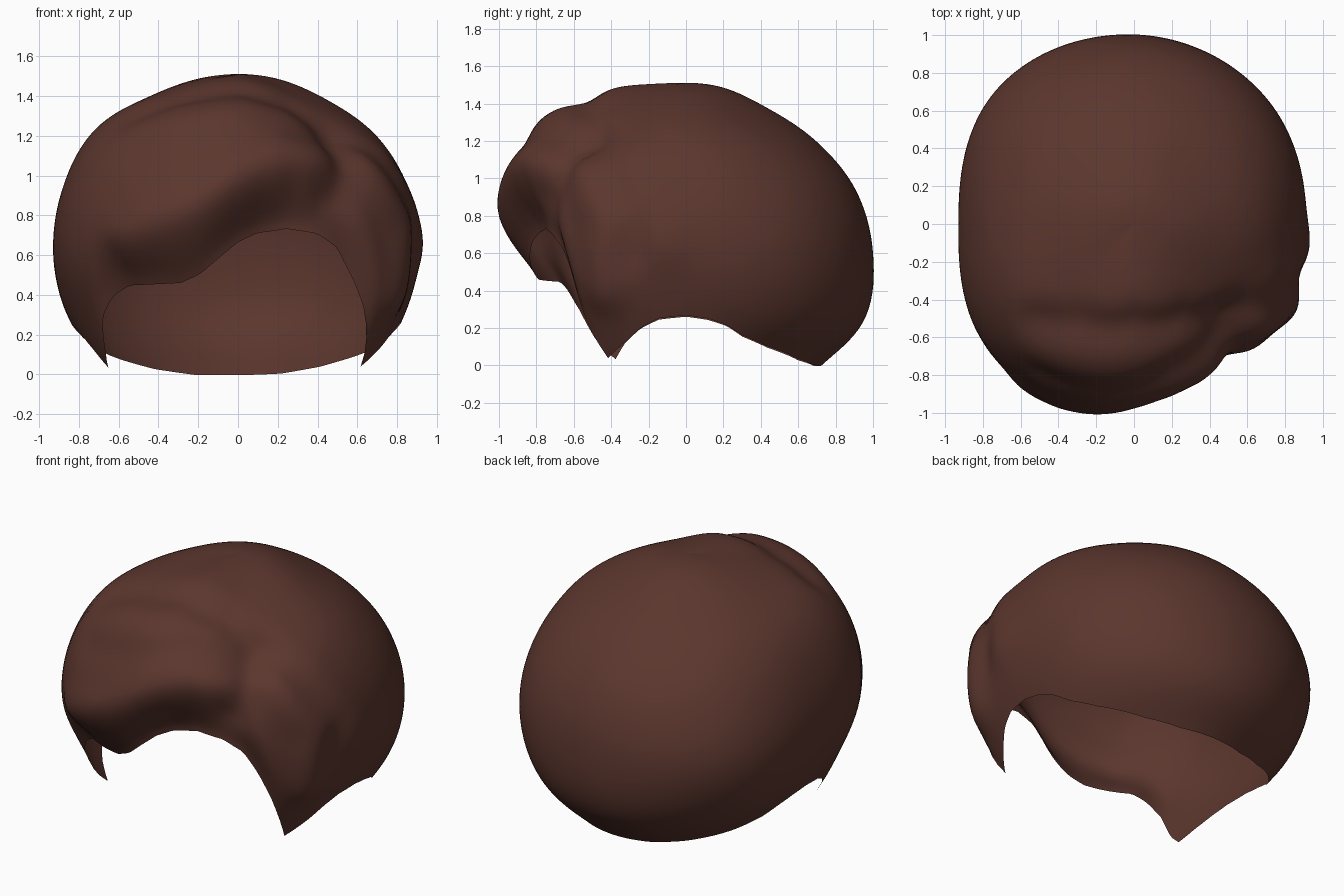
import bpy
import bmesh
from math import sin, cos, radians, exp, hypot, floor

cube = bpy.data.objects.get("Cube")
if cube:
    bpy.data.objects.remove(cube, do_unlink=True)

CENTRE_Z = 0.6
COLUMNS, ROWS = 180, 56

# Hairline: (azimuth, elevation) in degrees, seen from the head centre
HAIRLINE = [
    (0, -22), (8, -23), (15, -25), (22, -29), (34, -33), (55, -38), (72, -40),
    (90, -40), (108, -40), (125, -38), (146, -33), (158, -29), (165, -25),
    (172, -23), (180, -22), (190, -23), (197, -26), (204, -31), (210, -37),
    (215, -31), (220, -19), (225, -13), (231, -10), (250, -9.5), (257, -6.5),
    (263, -1.4), (270, 4.5), (277, 8), (288, 9.5), (299, 7.5), (307, 2.5),
    (313, -7), (318, -17), (322, -27), (326, -37), (336, -31), (343, -26),
    (350, -23), (360, -22)]

# Radius in percent: a row per 45 degrees of azimuth, a column per 20 of elevation
VOLUME = [
    [88, 89, 91, 92, 92, 90, 91],
    [90, 96, 97, 95, 91, 88, 91],
    [94, 102, 100, 97, 92, 89, 91],
    [92, 99, 102, 98, 93, 89, 91],
    [88, 91, 93, 94, 95, 91, 91],
    [96, 95, 102, 105, 104, 95, 91],
    [85, 88, 97, 102, 106, 99, 92],
    [94, 92, 93, 94, 93, 91, 91]]

# Combed locks: (height, width in degrees, path)
LOCKS = [
    (-0.04, 6, [(225, 44), (241, 52), (270, 57), (297, 53), (315, 42)]),
    (-0.02, 5, [(238, 28), (262, 33), (285, 40), (305, 39)]),
    (0.05, 7, [(236, 5), (258, 14), (270, 21), (286, 28), (300, 28)]),
    (-0.02, 7, [(315, 42), (313, 36)]),
    (0.06, 8, [(318, 30), (332, 10), (331, -12)]),
    (-0.02, 5, [(324, 38), (343, 10), (342, 0)]),
    (-0.05, 7, [(311, 34), (304, 20)]),
    (0.03, 9, [(336, 30), (352, 4)])]


def smooth_step(a, b, x):
    t = min(max((x - a) / (b - a), 0), 1)
    return t * t * (3 - 2 * t)


def spline(p, t):
    a, b, c, d = p
    return b + 0.5 * t * (c - a + t * (2*a - 5*b + 4*c - d + t * (3*(b - c) + d - a)))


def hairline(az):
    for (a, low), (b, high) in zip(HAIRLINE, HAIRLINE[1:]):
        if a <= az <= b:
            return low + (high - low) * (az - a) / (b - a)


def volume(az, el):
    u, v = az / 45, (el + 40) / 20
    i, j = floor(u), floor(v)

    def along(row):
        values = VOLUME[row % 8] + [91]
        return spline([values[min(max(j + k, 0), 7)] for k in (-1, 0, 1, 2)], v - j)

    return spline([along(i + k) for k in (-1, 0, 1, 2)], u - i) / 100


def path_distance(az, el, path):
    best = 999
    squeeze = cos(radians(el))
    for (a, e), (b, f) in zip(path, path[1:]):
        px, py = ((az - a + 180) % 360 - 180) * squeeze, el - e
        dx, dy = (b - a) * squeeze, f - e
        t = min(max((px * dx + py * dy) / (dx * dx + dy * dy + 1e-9), 0), 1)
        best = min(best, hypot(px - t * dx, py - t * dy))
    return best


def radius(az, el, rim):
    r = volume(az, el)
    for height, width, path in LOCKS:
        r += height * exp(-(path_distance(az, el, path) / width) ** 2)
    # fringe tucked in under a rolled ridge
    front = smooth_step(216, 232, az) * (1 - smooth_step(309, 324, az))
    tuck = front * (0.1 + 0.09 * exp(-((az - 280) / 17) ** 2))
    return r - tuck * exp(-((el - rim) / 12) ** 2)


# Hair shell, open at the face and neck
bm = bmesh.new()
rings = [[] for _ in range(ROWS)]
for c in range(COLUMNS):
    az = c * 360 / COLUMNS
    rim = hairline(az)
    for k, ring in enumerate(rings):
        el = rim + (90 - rim) * k / ROWS
        r = radius(az, el, rim)
        flat = r * cos(radians(el))
        ring.append(bm.verts.new((flat * cos(radians(az)), flat * sin(radians(az)),
                                  CENTRE_Z + r * sin(radians(el)))))
crown = bm.verts.new((0, 0, CENTRE_Z + 0.91))
for c in range(COLUMNS):
    n = (c + 1) % COLUMNS
    for low, high in zip(rings, rings[1:]):
        bm.faces.new((low[c], low[n], high[n], high[c]))
    bm.faces.new((rings[-1][c], rings[-1][n], crown))

# Relax the surface a little, keeping the hairline crisp
inner = [v for v in bm.verts if not v.is_boundary]
for _ in range(3):
    bmesh.ops.smooth_vert(bm, verts=inner, factor=0.4,
                          use_axis_x=True, use_axis_y=True, use_axis_z=True)
for face in bm.faces:
    face.smooth = True

mesh = bpy.data.meshes.new("hair")
bm.to_mesh(mesh)
bm.free()
hair = bpy.data.objects.new("hair", mesh)
bpy.context.collection.objects.link(hair)

# Dark brown hair colour
brown = bpy.data.materials.new("dark_brown")
brown.use_nodes = True
colour = (0.105, 0.037, 0.027, 1)
brown.diffuse_color = colour
shader = brown.node_tree.nodes["Principled BSDF"]
shader.inputs["Base Color"].default_value = colour
shader.inputs["Roughness"].default_value = 0.8
mesh.materials.append(brown)
